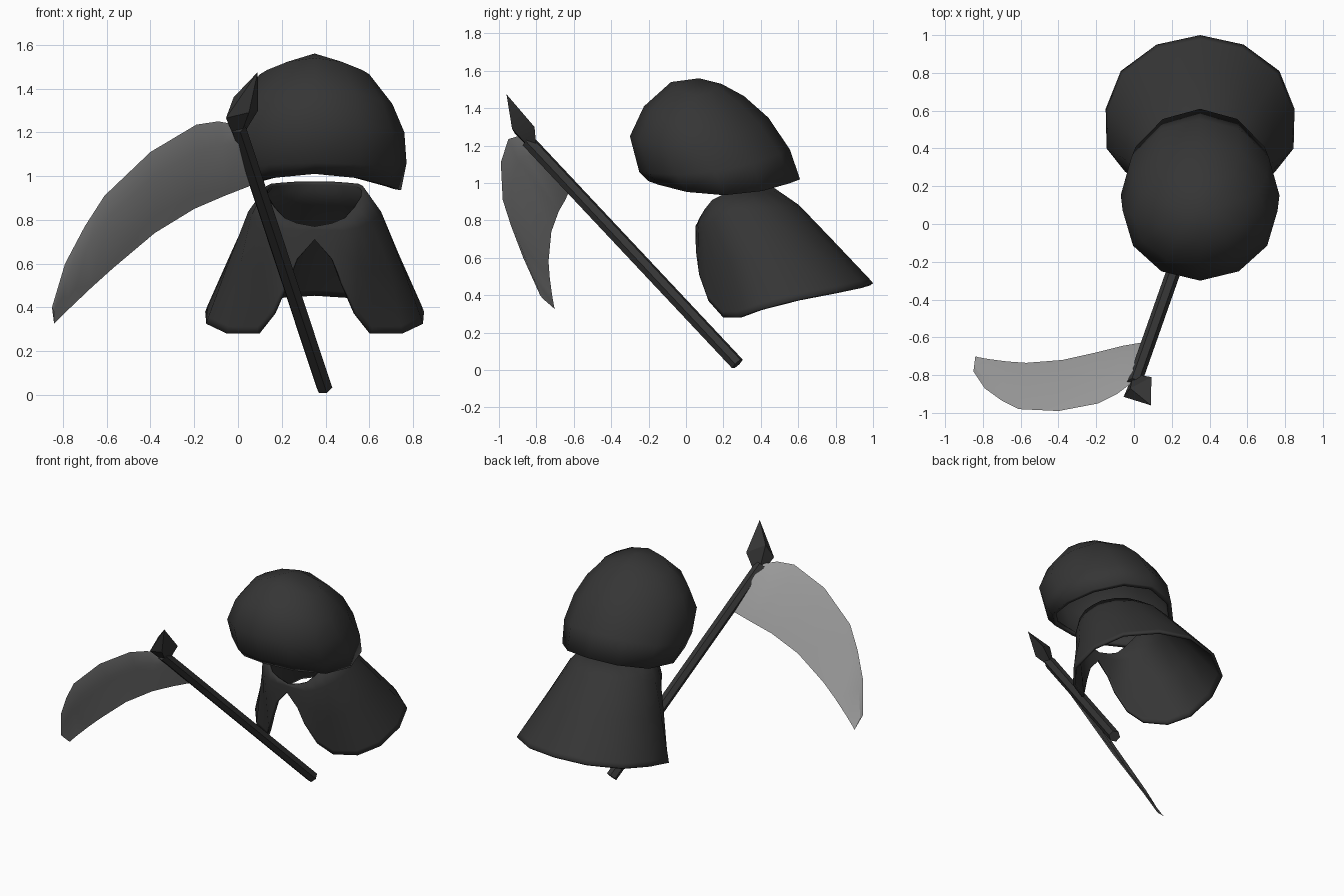
import bpy, bmesh, math
from mathutils import Vector as V

if "Cube" in bpy.data.objects:
    bpy.data.objects.remove(bpy.data.objects["Cube"])

CX = 0.35  # centre line of the hood and cloak


def material(name, g):
    m = bpy.data.materials.new(name)
    m.diffuse_color = (g, g, g, 1)
    m.use_nodes = True
    m.node_tree.nodes["Principled BSDF"].inputs["Base Color"].default_value = m.diffuse_color
    return m


BLACK = material("black cloth", 0.036)
STEEL = material("grey steel", 0.33)


def loft(name, rings, mat, cap_start=False, cap_end=False, tip=None, thick=0, angle=40):
    """Skin closed rings of points, with optional caps, tip and shell thickness."""
    bm = bmesh.new()
    rows = [[bm.verts.new(p) for p in r] for r in rings]
    n = len(rows[0])
    for a, b in zip(rows, rows[1:]):
        for i in range(n):
            j = (i + 1) % n
            bm.faces.new((a[i], a[j], b[j], b[i]))
    if cap_start:
        bm.faces.new(rows[0])
    if cap_end:
        bm.faces.new(rows[-1])
    if tip is not None:
        t = bm.verts.new(tip)
        for i in range(n):
            bm.faces.new((rows[-1][i], rows[-1][(i + 1) % n], t))
    bmesh.ops.recalc_face_normals(bm, faces=bm.faces[:])
    me = bpy.data.meshes.new(name)
    bm.to_mesh(me)
    bm.free()
    me.materials.append(mat)
    ob = bpy.data.objects.new(name, me)
    bpy.context.collection.objects.link(ob)
    if thick:
        s = ob.modifiers.new("thickness", 'SOLIDIFY')
        s.thickness, s.offset = thick, -1
    bpy.ops.object.select_all(action='DESELECT')
    ob.select_set(True)
    bpy.context.view_layer.objects.active = ob
    bpy.ops.object.shade_smooth_by_angle(angle=math.radians(angle))
    return ob


# Hood: tilted 12-sided dome, open below
def hood_ring(rx, zs, yf, zf, yb, zb):
    pts = []
    for k in range(12):
        t = k * math.tau / 12
        c = -math.cos(t)  # -1 front, +1 back
        z = zs + (zb - zf) / 2 * c + ((zf + zb) / 2 - zs) * c * c
        pts.append((CX + rx * math.sin(t), (yf + yb) / 2 + (yb - yf) / 2 * c, z))
    return pts


loft("hood", [
    hood_ring(0.395, 0.935, -0.20, 1.01, 0.61, 1.02),
    hood_ring(0.42, 1.06, -0.25, 1.06, 0.555, 1.18),
    hood_ring(0.41, 1.20, -0.30, 1.25, 0.44, 1.35),
    hood_ring(0.355, 1.33, -0.225, 1.41, 0.31, 1.465),
    hood_ring(0.25, 1.465, -0.08, 1.54, 0.19, 1.53),
], BLACK, tip=(CX, 0.07, 1.56), thick=0.03, angle=50)

# Cloak: half outlines of neckline and hem from front to back, mirrored
neck = [(0, .05, .77), (.08, .06, .785), (.14, .07, .81), (.19, .10, .86),
        (.225, .14, .91), (.23, .20, .94), (.22, .26, .955), (.20, .33, .965),
        (.15, .40, .97), (.08, .45, .975), (0, .47, .975)]
hem = [(0, .05, .71), (.08, .055, .62), (.125, .07, .51), (.19, .12, .37),
       (.26, .20, .28), (.40, .28, .28), (.495, .40, .325), (.50, .61, .38),
       (.42, .81, .42), (.23, .95, .45), (0, 1.0, .465)]


def cloak_ring(t, bulge):
    half = []
    for a, b in zip(neck, hem):
        a, b = V(a), V(b)
        p = a.lerp(b, t)
        out = V((p.x, p.y - 0.32, 0.08)).normalized()
        half.append(p + out * bulge * min(1, (b - a).length / 0.6) ** 2)
    full = half + [V((-p.x, p.y, p.z)) for p in half[-2:0:-1]]
    return [p + V((CX, 0, 0)) for p in full]


loft("cloak", [cloak_ring(t, b) for t, b in
               ((0, 0), (.2, .03), (.55, .02), (.95, .004), (1, 0))],
     BLACK, thick=0.018, angle=50)

# Scythe shaft: hexagonal pole
bottom, top = V((0.395, 0.275, 0.033)), V((0.0, -0.845, 1.225))
axis = (top - bottom).normalized()
u = axis.cross(V((0, 0, 1))).normalized()
w = axis.cross(u)


def pole_ring(c, r, n=6):
    return [c + (u * math.cos(k * math.tau / n) + w * math.sin(k * math.tau / n)) * r
            for k in range(n)]


loft("scythe_shaft", [pole_ring(bottom, 0.038), pole_ring(top, 0.038)],
     BLACK, True, True, angle=30)

# Spike on top of the shaft: uneven four-sided diamond
mid = [V(p) for p in ((-.055, -.915, 1.265), (-.02, -.87, 1.36),
                      (.092, -.81, 1.30), (.05, -.93, 1.29))]
centre = sum(mid, V()) / 4
base = [top - axis * 0.02 + (p - centre) * 0.42 for p in mid]
loft("scythe_spike", [base, mid], BLACK, cap_start=True,
     tip=(.09, -.96, 1.475), angle=25)

# Blade: sharp spine and cutting edge with a ridge along both faces
spine = [(-.01, -.84, 1.235), (-.09, -.90, 1.25), (-.19, -.95, 1.235), (-.40, -.99, 1.11),
         (-.61, -.98, .91), (-.70, -.935, .77), (-.79, -.87, .60), (-.85, -.78, .40)]
edge = [(.055, -.625, .955), (-.06, -.645, .91), (-.20, -.68, .85), (-.38, -.72, .74),
        (-.57, -.735, .58), (-.67, -.728, .49), (-.77, -.715, .395), (-.825, -.705, .34)]
sections = []
for i, (s, e) in enumerate(zip(spine, edge)):
    s, e = V(s), V(e)
    k = min(max(i, 1), len(spine) - 2)
    along = V(spine[k + 1]) + V(edge[k + 1]) - V(spine[k - 1]) - V(edge[k - 1])
    n = (s - e).cross(along).normalized()
    ridge = s.lerp(e, 0.27)
    h = 0.028 * (1 - (i / 8) ** 2)
    sections.append([s, ridge + n * h, e, ridge - n * h])
loft("scythe_blade", sections, STEEL, cap_start=True, tip=(-.84, -.70, .325), angle=30)
